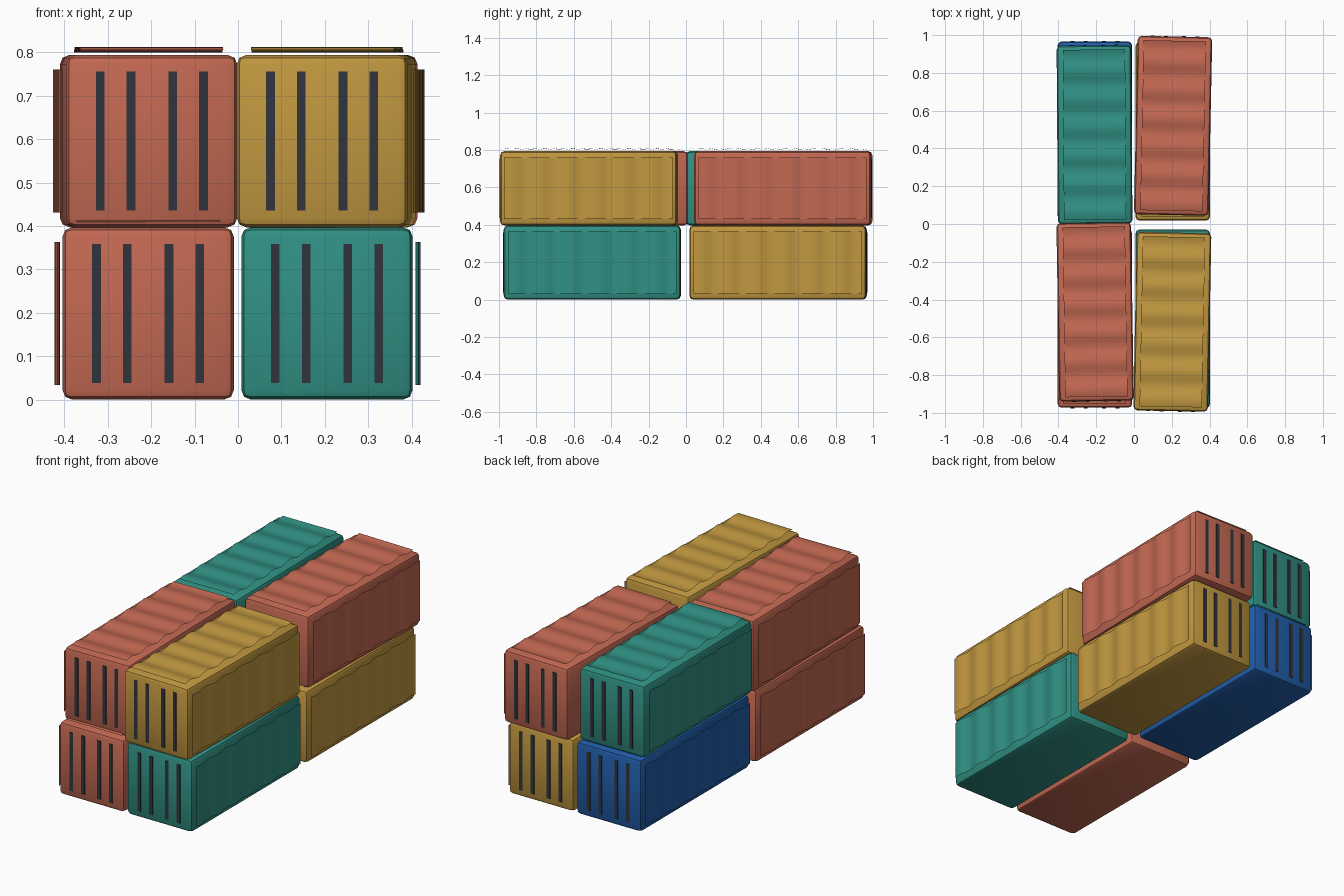
import bpy, bmesh, math
from mathutils import Matrix

if "Cube" in bpy.data.objects:
    bpy.data.objects.remove(bpy.data.objects["Cube"])

W, L, H = 0.395, 0.945, 0.397          # container size
PANEL_W, PANEL_L, WAVES = 0.33, 0.90, 6  # corrugated sheets


def material(name, rgb):
    m = bpy.data.materials.new(name)
    m.diffuse_color = (*rgb, 1)
    m.use_nodes = True
    m.node_tree.nodes["Principled BSDF"].inputs["Base Color"].default_value = m.diffuse_color
    return m


CORAL = material("coral paint", (0.55, 0.14, 0.085))
TEAL = material("teal paint", (0.03, 0.28, 0.23))
GOLD = material("mustard paint", (0.53, 0.31, 0.05))
BLUE = material("blue paint", (0.015, 0.11, 0.40))
DARK = material("dark steel", (0.03, 0.035, 0.045))


def add_object(name, bm, mat, place, smooth=False):
    mesh = bpy.data.meshes.new(name)
    bm.to_mesh(mesh)
    bm.free()
    mesh.materials.append(mat)
    for p in mesh.polygons:
        p.use_smooth = smooth
    ob = bpy.data.objects.new(name, mesh)
    ob.matrix_world = place
    bpy.context.collection.objects.link(ob)
    return ob


def box(bm, size, loc):
    bmesh.ops.create_cube(bm, size=1, matrix=Matrix.Translation(loc) @ Matrix.Diagonal((*size, 1)))


def wavy_sheet(name, mat, place, side):
    """Corrugated sheet just off the top (side=0) or off the -x / +x wall."""
    bm = bmesh.new()
    n = WAVES * 12
    rows = []
    for i in range(n + 1):
        t = i / n
        y = (t - 0.5) * PANEL_L
        off = 0.012 + 0.006 * math.sin(t * WAVES * 2 * math.pi)
        row = []
        for s in (-0.5, 0.5):
            if side == 0:
                co = (s * PANEL_W, y, H / 2 + off)
            else:
                co = (side * (W / 2 + off), y, -side * s * PANEL_W)
            row.append(bm.verts.new(co))
        rows.append(row)
    for a, b in zip(rows, rows[1:]):
        bm.faces.new((a[0], a[1], b[1], b[0]))
    add_object(name, bm, mat, place, True)


def container(name, x, y, level, yaw, mat):
    place = Matrix.Translation((x, y, H * (level + 0.5))) @ Matrix.Rotation(math.radians(yaw), 4, 'Z')
    # rounded body
    bm = bmesh.new()
    box(bm, (W, L, H), (0, 0, 0))
    bmesh.ops.bevel(bm, geom=bm.edges[:], offset=0.022, segments=2, profile=0.5, affect='EDGES')
    body = add_object(name + "_body", bm, mat, place)
    bpy.ops.object.select_all(action='DESELECT')
    body.select_set(True)
    bpy.context.view_layer.objects.active = body
    bpy.ops.object.shade_smooth_by_angle(angle=math.radians(40))
    # corrugated roof and outer wall
    wavy_sheet(name + "_roof_sheet", mat, place, 0)
    wavy_sheet(name + "_side_sheet", mat, place, 1 if x > 0 else -1)
    # door locking bars on the outer end
    end = 1 if y > 0 else -1
    bm = bmesh.new()
    for bx in (-0.119, -0.048, 0.048, 0.119):
        box(bm, (0.02, 0.006, 0.32), (bx, end * L / 2, 0))
    add_object(name + "_door_bars", bm, DARK, place)


# lower layer
container("lower_front_left", -0.207, -0.500, 0, 0.0, CORAL)
container("lower_front_right", 0.205, -0.502, 0, 0.0, TEAL)
container("lower_back_left", -0.207, 0.494, 0, 0.0, BLUE)
container("lower_back_right", 0.205, 0.490, 0, 0.0, GOLD)
# upper layer, slightly turned
container("upper_front_left", -0.206, -0.465, 1, 0.9, CORAL)
container("upper_front_right", 0.203, -0.518, 1, -1.1, GOLD)
container("upper_back_left", -0.209, 0.473, 1, 0.4, TEAL)
container("upper_back_right", 0.207, 0.520, 1, -1.2, CORAL)
